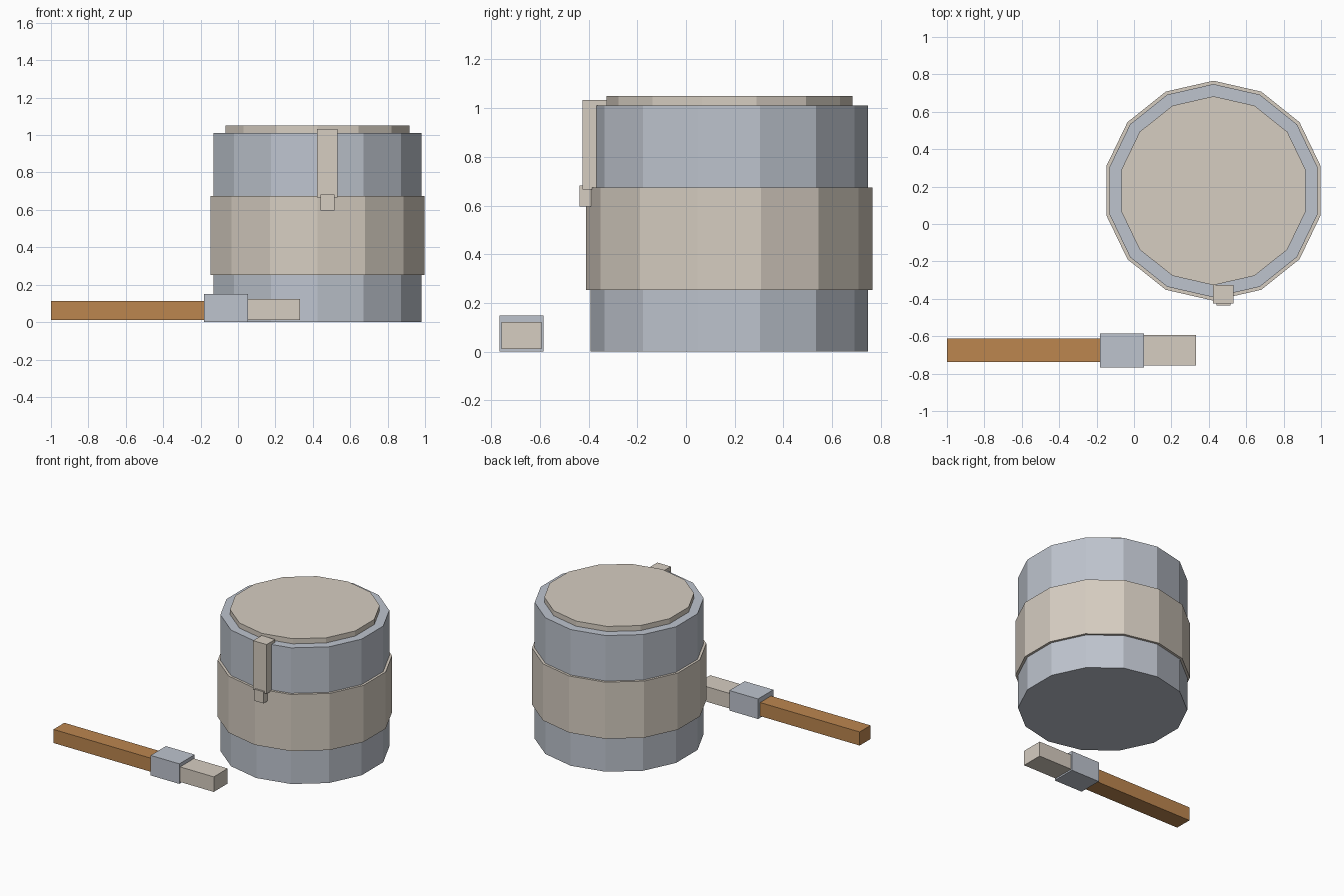
import bpy, math

if "Cube" in bpy.data.objects:
    bpy.data.objects.remove(bpy.data.objects["Cube"])


def material(name, rgb):
    # sRGB 0-255 to linear
    m = bpy.data.materials.new(name)
    m.diffuse_color = [((c / 255 + 0.055) / 1.055) ** 2.4 for c in rgb] + [1]
    m.use_nodes = True
    m.node_tree.nodes["Principled BSDF"].inputs["Base Color"].default_value = m.diffuse_color
    return m


STEEL = material("steel_grey", (190, 196, 206))
CREAM = material("warm_cream", (214, 205, 193))
WOOD = material("brown_wood", (188, 134, 79))

CAN_X, CAN_Y, SIDES = 0.425, 0.178, 14


def finish(name, mat):
    ob = bpy.context.object
    ob.name = ob.data.name = name
    ob.data.materials.append(mat)
    bpy.ops.object.transform_apply(location=False, rotation=True, scale=True)
    return ob


def drum(name, r, z0, z1, mat):
    # 14-sided prism with a corner pointing at the front
    bpy.ops.mesh.primitive_cylinder_add(vertices=SIDES, radius=r, depth=z1 - z0,
                                        location=(CAN_X, CAN_Y, (z0 + z1) / 2))
    return finish(name, mat)


def box(name, xs, ys, zs, mat):
    bpy.ops.mesh.primitive_cube_add(size=1, location=[sum(v) / 2 for v in (xs, ys, zs)])
    bpy.context.object.scale = [v[1] - v[0] for v in (xs, ys, zs)]
    return finish(name, mat)


# Paint can
drum("can_body", 0.570, 0.0, 1.012, STEEL)
drum("can_label", 0.588, 0.253, 0.674, CREAM)
drum("can_paint_surface", 0.505, 1.0, 1.05, CREAM)

# Paint drip running down the front
box("paint_drip", (0.422, 0.533), (-0.425, -0.325), (0.667, 1.033), CREAM)
box("paint_drip_tip", (0.441, 0.516), (-0.437, -0.36), (0.596, 0.682), CREAM)

# Brush lying in front of the can
box("brush_handle", (-1.0, -0.17), (-0.739, -0.611), (0.012, 0.113), WOOD)
box("brush_ferrule", (-0.182, 0.054), (-0.766, -0.586), (0.0, 0.149), STEEL)
box("brush_bristles", (0.04, 0.331), (-0.757, -0.594), (0.011, 0.123), CREAM)
